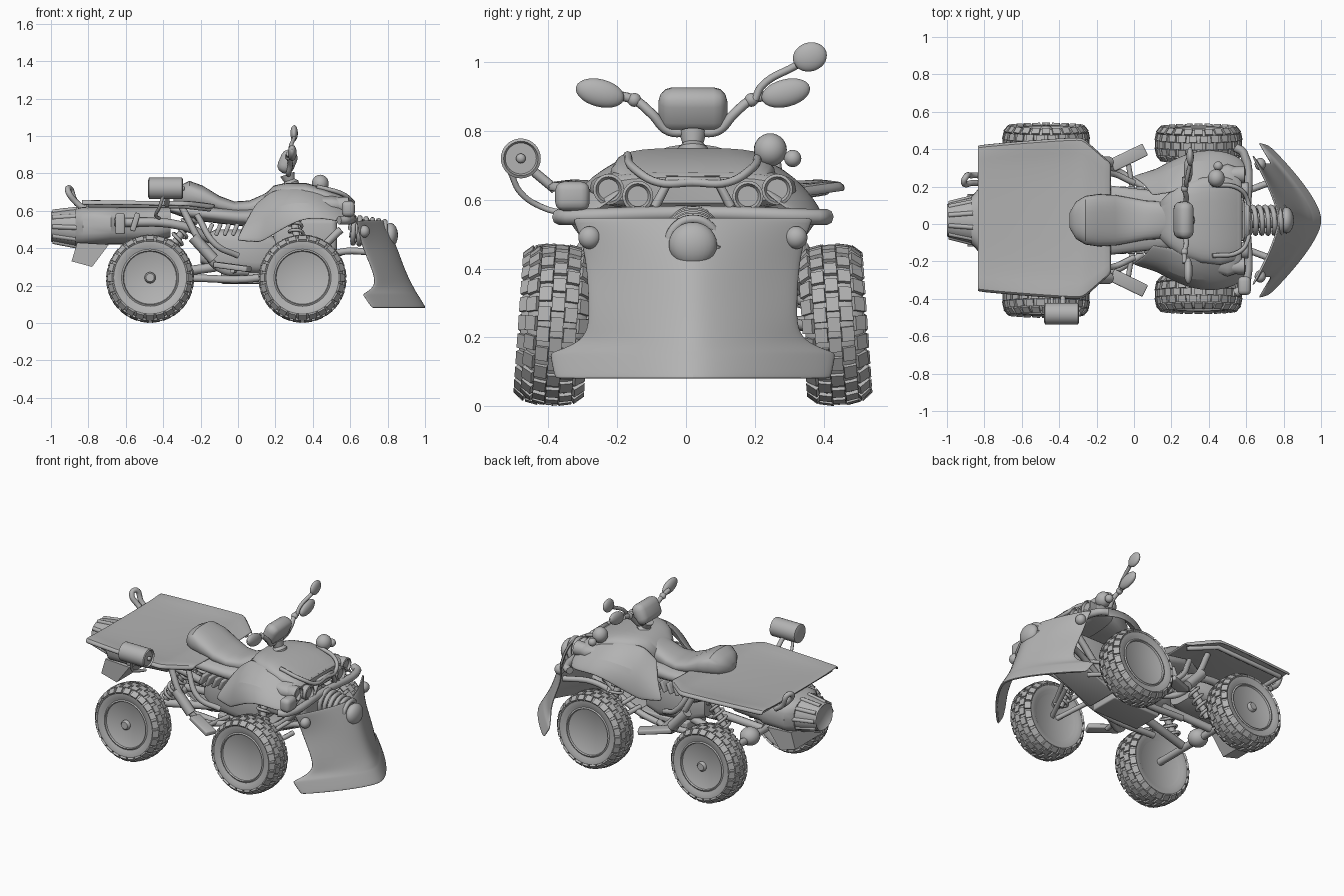
import bpy, bmesh, math
from mathutils import Vector, Matrix

cube = bpy.data.objects.get("Cube")
if cube:
    bpy.data.objects.remove(cube)

MID = Vector((0, .02, 0))  # the vehicle's centre plane
grey = bpy.data.materials.new("plain grey")
grey.use_nodes = True
grey.diffuse_color = (.45, .45, .45, 1)
grey.node_tree.nodes["Principled BSDF"].inputs["Base Color"].default_value = (.45, .45, .45, 1)


def add(name, mesh, angle=40):
    obj = bpy.data.objects.new(name, mesh)
    bpy.context.collection.objects.link(obj)
    mesh.materials.clear()
    mesh.materials.append(grey)
    obj.location = MID
    bpy.ops.object.select_all(action='DESELECT')
    obj.select_set(True)
    bpy.context.view_layer.objects.active = obj
    bpy.ops.object.shade_smooth_by_angle(angle=math.radians(angle))
    return obj


def from_bm(name, bm, angle=40):
    bmesh.ops.recalc_face_normals(bm, faces=bm.faces)
    mesh = bpy.data.meshes.new(name)
    bm.to_mesh(mesh)
    bm.free()
    return add(name, mesh, angle)


def flip(p, s):
    return (p[0], p[1] * s, p[2])


def tube(name, pts, r, both=False, curvy=True):
    for s in (1, -1) if both else (1,):
        cu = bpy.data.curves.new(name, 'CURVE')
        cu.dimensions, cu.bevel_depth, cu.bevel_resolution = '3D', r, 2
        cu.resolution_u, cu.use_fill_caps = 6, True
        sp = cu.splines.new('BEZIER')
        sp.bezier_points.add(len(pts) - 1)
        for b, p in zip(sp.bezier_points, pts):
            b.co = flip(p, s)
            b.handle_left_type = b.handle_right_type = 'AUTO' if curvy else 'VECTOR'
        tmp = bpy.data.objects.new(name, cu)
        mesh = bpy.data.meshes.new_from_object(tmp)
        bpy.data.objects.remove(tmp)
        add(name, mesh, 60)


def spring(name, a, b, r, turns, wire, both=True):
    # coil around a damper rod
    a, b = Vector(a), Vector(b)
    turn = (b - a).to_track_quat('Z', 'Y')
    n = turns * 8
    pts = [a.lerp(b, i / n) + turn @ Vector((r * math.cos(i * math.pi / 4), r * math.sin(i * math.pi / 4), 0))
           for i in range(n + 1)]
    tube(name + "_coil", pts, wire, both)
    tube(name + "_rod", [a, b], r * .6, both)


def bridge(name, rings, angle=40):
    bm = bmesh.new()
    vs = [[bm.verts.new(p) for p in ring] for ring in rings]
    n = len(vs[0])
    for a, b in zip(vs, vs[1:]):
        for i in range(n):
            bm.faces.new((a[i], a[(i + 1) % n], b[(i + 1) % n], b[i]))
    bm.faces.new(vs[0])
    bm.faces.new(vs[-1])
    return from_bm(name, bm, angle)


def loft(name, sections, power=2.6, n=28):
    # sections along x: position, half width, bottom, top
    def co(v):
        return math.copysign(abs(v) ** (2 / power), v)
    ang = [2 * math.pi * i / n for i in range(n)]
    return bridge(name, [[(x, w * co(math.cos(a)), (lo + hi) / 2 + (hi - lo) / 2 * co(math.sin(a)))
                          for a in ang] for x, w, lo, hi in sections])


def lathe(name, profile, at, axis, n=32):
    # profile: radius, distance along the axis
    turn = Vector(axis).to_track_quat('Z', 'Y')
    return bridge(name, [[Vector(at) + turn @ Vector((r * math.cos(2 * math.pi * i / n), r * math.sin(2 * math.pi * i / n), d))
                          for i in range(n)] for r, d in profile])


def ball(name, at, radii, tilt=0):
    bm = bmesh.new()
    bmesh.ops.create_uvsphere(bm, u_segments=24, v_segments=14, radius=1)
    bm.transform(Matrix.Translation(at) @ Matrix.Rotation(tilt, 4, 'X') @ Matrix.Diagonal((*radii, 1)))
    return from_bm(name, bm)


def box(name, at, size, yaw=0, pitch=0, bevel=.008):
    bm = bmesh.new()
    bmesh.ops.create_cube(bm, size=1)
    bm.transform(Matrix.Diagonal((*size, 1)))
    bmesh.ops.bevel(bm, geom=bm.edges[:], offset=bevel, segments=3, profile=.5, affect='EDGES')
    bm.transform(Matrix.Translation(at) @ Matrix.Rotation(yaw, 4, 'Z') @ Matrix.Rotation(pitch, 4, 'Y'))
    return from_bm(name, bm)


def sheet(name, rows, thick, both=False, smooth=2):
    for s in (1, -1) if both else (1,):
        bm = bmesh.new()
        vs = [[bm.verts.new(flip(p, s)) for p in row] for row in rows]
        for a, b in zip(vs, vs[1:]):
            for i in range(len(a) - 1):
                bm.faces.new((a[i], a[i + 1], b[i + 1], b[i]))
        obj = from_bm(name, bm)
        sol = obj.modifiers.new("thickness", 'SOLIDIFY')
        sol.thickness, sol.offset = thick, 0
        sub = obj.modifiers.new("rounding", 'SUBSURF')
        sub.levels = sub.render_levels = smooth


# knobbly wheels with a slight camber
def wheel(name, x, y, hub):
    s = math.copysign(1, y)
    half = [(.145, .07), (.165, .083), (.195, .085), (.214, .068), (.224, .035)]
    prof = half + [(r, -d) for r, d in reversed(half)]
    pose = Matrix.Translation((x, y, .237)) @ Matrix.Rotation(math.radians(4) * s, 4, 'X')
    tyre = lathe(name + "_tyre", prof, (0, 0, 0), (0, s, 0), 48)
    bm = bmesh.new()
    for k, (d, r, lean) in enumerate([(-.074, .21, -.7), (-.038, .224, -.2), (0, .226, 0), (.038, .224, .2), (.074, .21, .7)]):
        for i in range(24):
            part = bmesh.ops.create_cube(bm, size=1)["verts"]
            spin = Matrix.Rotation((i + k % 2 / 2) * math.pi / 12, 4, 'Y')
            place = Matrix.Translation((0, d, r)) @ Matrix.Rotation(-lean, 4, 'X')
            bmesh.ops.transform(bm, verts=part, matrix=spin @ place @ Matrix.Diagonal((.042, .037, .014, 1)))
    knobs = from_bm(name + "_treads", bm, 30)
    rim = lathe(name + "_rim", [(.02, .02), (.08, .015), (.125, -.02), (.14, -.07), (.152, -.074), (.155, .074), (.145, .08),
                                (.138, .062), (.13, .055), (.03, .06)], (0, 0, 0), (0, s, 0))
    cap = lathe(name + "_hub", [(.03, .04), (.03, hub - .01), (.022, hub)], (0, 0, 0), (0, s, 0), 16)
    for obj in (tyre, knobs, rim, cap):
        obj.matrix_world = Matrix.Translation(MID) @ pose


wheel("rear_left", -.47, .415, .09)
wheel("rear_right", -.47, -.415, .09)
wheel("front_left", .345, .41, .06)
wheel("front_right", .345, -.395, .06)

# snow blade: height, centre x, side x, half width
blade = [(.545, .775, .63, .35), (.54, .78, .635, .35), (.48, .815, .645, .325), (.4, .85, .665, .31), (.3, .885, .71, .305),
         (.22, .92, .735, .305), (.18, .945, .71, .34), (.155, .96, .665, .415), (.15, .965, .665, .418),
         (.085, 1.005, .71, .405), (.08, 1.005, .715, .4)]
sheet("plow_blade", [[(xc - (xc - xs) * abs(u) ** 1.4, w * u, z)
                      for u in [i / 5 - 1 for i in range(11)]] for z, xc, xs, w in blade], .015)
ball("plow_lamp", (.815, 0, .47), (.04, .07, .065))
spring("plow_spring", (.6, 0, .5), (.8, 0, .47), .07, 6, .014, False)
tube("plow_arm", [(.35, .1, .3), (.55, .14, .38), (.72, .2, .38)], .018, True)
for s in (1, -1):
    ball("corner_lamp", (.675, .3 * s, .49), (.03, .033, .033))

# seat, front cowl, instrument pod
loft("seat", [(-.345, .04, .64, .69), (-.31, .1, .62, .735), (-.26, .13, .61, .76), (-.19, .14, .605, .735), (-.1, .135, .59, .68),
              (-.02, .12, .575, .65), (.06, .105, .57, .655), (.14, .1, .57, .69), (.2, .09, .58, .735), (.22, .05, .6, .73)])
loft("seat_base", [(-.36, .13, .59, .63), (-.25, .2, .55, .635), (0, .17, .52, .61), (.2, .15, .5, .62)])
loft("front_cowl", [(.14, .1, .58, .68), (.19, .15, .58, .735), (.26, .2, .58, .75), (.36, .23, .6, .75),
                    (.46, .24, .61, .722), (.54, .22, .62, .69), (.57, .18, .63, .67)], 3.6)
loft("nose", [(.4, .27, .58, .69), (.5, .3, .57, .69), (.56, .28, .575, .68), (.575, .25, .59, .665)], 3)
box("instrument_pod", (.265, 0, .862), (.09, .2, .13), pitch=.4, bevel=.04)
lathe("steering_column", [(.04, 0), (.045, .03), (.03, .045), (.04, .08)], (.29, 0, .72), (-.35, 0, 1), 20)

# sweeping front fenders, each ending in a pointed side panel
fender = [[(.1, .13, .64), (.05, .2, .55), (-.01, .23, .44)], [(.11, .13, .65), (.06, .21, .55), (0, .24, .435)],
          [(.17, .14, .7), (.14, .26, .59), (.11, .27, .425)], [(.19, .14, .71), (.17, .28, .61), (.13, .28, .43)],
          [(.29, .18, .73), (.27, .33, .65), (.24, .34, .5)], [(.4, .2, .72), (.4, .33, .64), (.36, .38, .565)],
          [(.53, .2, .67), (.52, .32, .6), (.5, .37, .55)], [(.6, .2, .62), (.6, .28, .57), (.59, .32, .53)]]
sheet("front_fender", fender, .014, True)

# dished rear deck: x, half width, edge height, dip
deck = [(-.835, .385, .66, .012), (-.825, .39, .66, .014), (-.6, .41, .66, .03), (-.4, .425, .658, .03),
        (-.29, .43, .655, .02), (-.27, .425, .655, .015), (-.2, .36, .645, .01), (-.12, .29, .635, .01)]
sheet("rear_deck", [[(x, .01 + w * u, z - (.03 if abs(u) == 1 else dip * (1 - u ** 8)))
                     for u in (-1, -.99, -.85, -.5, 0, .5, .85, .99, 1)] for x, w, z, dip in deck], .012, smooth=1)
tube("deck_rail", [(-.8, .35, .632), (-.3, .385, .627), (-.15, .28, .61)], .014, True, False)
tube("deck_rear_rail", [(-.8, -.35, .632), (-.8, .35, .632)], .014)

# tail body, ribbed nozzle, mud flap
loft("tail_body", [(-.87, .125, .41, .61), (-.83, .17, .41, .62), (-.68, .19, .42, .625), (-.64, .16, .42, .62),
                   (-.45, .15, .43, .62), (-.36, .12, .46, .62)], 3)
loft("tail_nozzle", [(-.98, .06, .46, .57), (-1.0, .085, .435, .595), (-.98, .095, .43, .6), (-.86, .125, .405, .615)], 2.2)
for i in range(10):
    a = i * math.pi / 5
    c, d = math.cos(a), math.sin(a)
    tube("nozzle_rib", [(-.99, .09 * c, .515 + .083 * d), (-.86, .122 * c, .51 + .104 * d)], .013)
flap = [(-.86, .43), (-.69, .42), (-.78, .3), (-.89, .33)]
bridge("mud_flap", [[(x, y, z) for x, z in flap] for y in (-.14, .14)])
tube("grab_handle", [(-.8, .2, .6), (-.86, .2, .64), (-.91, .2, .71), (-.9, .23, .72), (-.87, .24, .65), (-.82, .24, .61)], .016)
tube("tail_pipe", [(-.66, .17, .54), (-.3, .17, .52), (-.15, .12, .45)], .024, True)
box("tool_case", (-.63, -.2, .53), (.05, .05, .11))
box("tool_case", (-.55, -.21, .54), (.03, .04, .1), pitch=.3)

# side canister lamp with its cable
lathe("side_lamp", [(.045, 0), (.058, .005), (.058, .18), (.05, .185), (.045, .175)], (-.48, -.5, .72), (1, 0, 0))
ball("side_lamp_knob", (-.295, -.5, .72), (.012, .014, .014))
tube("lamp_cable", [(-.4, -.53, .68), (-.42, -.5, .62), (-.44, -.43, .575), (-.42, -.36, .56)], .009)
tube("lamp_bracket", [(-.38, -.46, .68), (-.38, -.4, .63)], .014)

# handlebars, hand guards and the tall mirror
tube("handlebar", [(.27, 0, .8), (.27, .07, .8), (.28, .12, .85), (.27, .17, .89), (.27, .23, .905)], .014, True)
for s in (1, -1):
    ball("hand_guard", (.29, .27 * s, .91), (.024, .072, .04), .25 * s)
    ball("lever_joint", (.27, .17 * s, .89), (.02, .02, .02))
tube("mirror_stem", [(.28, .18, .89), (.28, .2, .93), (.3, .3, .99)], .011)
ball("tall_mirror", (.3, .34, 1.015), (.02, .05, .042), .3)

# headlights and front bars
for s in (1, -1):
    for y, x, z in ((.16, .585, .61), (.245, .565, .63)):
        lathe("headlight", [(.035, -.08), (.045, 0), (.045, .025), (.037, .028), (.03, .015)], (x, y * s, z), (1, 0, 0), 24)
ball("spot_lamp", (.44, .225, .745), (.045, .048, .048))
ball("spot_lamp_small", (.45, .29, .72), (.025, .025, .025))
box("square_lamp", (.59, -.35, .61), (.07, .1, .085), bevel=.025)
tube("front_bumper", [(.54, -.39, .55), (.585, -.36, .55), (.6, 0, .56), (.585, .36, .55), (.54, .39, .55)], .023)
tube("light_guard", [(.6, -.11, .58), (.605, -.07, .655), (.605, .07, .655), (.6, .11, .58)], .014, False, False)
tube("side_guard", [(.42, .19, .73), (.56, .17, .69), (.61, .1, .65), (.61, 0, .65)], .012, True)

# engine, belly pan and frame
loft("engine", [(-.2, .08, .32, .46), (-.12, .12, .28, .5), (.1, .13, .26, .5), (.2, .1, .28, .46)], 4)
for i in range(6):
    box("cooling_fin", (-.15 + .045 * i, 0, .5), (.022, .36, .07), pitch=.4)
box("belly_pan", (.08, 0, .24), (.34, .2, .06))
box("front_pan", (.42, 0, .32), (.36, .22, .03), pitch=-.4)
box("front_core", (.36, 0, .46), (.34, .2, .2), bevel=.03)
tube("frame_post", [(-.3, .29, .62), (-.2, .31, .43), (-.1, .27, .29), (.05, .18, .27)], .019, True)
tube("frame_sleeve", [(-.24, .31, .46), (-.13, .31, .34)], .031, True)
tube("frame_brace", [(-.22, .22, .58), (-.12, .25, .42), (0, .2, .36)], .017, True)
tube("frame_rail", [(-.24, .13, .24), (.1, .13, .24), (.32, .12, .3), (.55, .13, .5)], .02, True)
for s in (1, -1):
    box("foot_rest", (-.03, .335 * s, .3), (.2, .07, .03), yaw=.45 * s, pitch=.12)
tube("foot_rest_arm", [(0, .12, .28), (-.03, .3, .28)], .014, True)

# axles, arms and springs
tube("rear_axle", [(-.47, -.4, .24), (-.47, .4, .24)], .022)
ball("rear_gearbox", (-.47, 0, .25), (.06, .06, .055))
tube("swing_arm", [(-.12, .08, .3), (-.47, .13, .25)], .025, True)
for x in (.24, .45):
    tube("lower_arm", [(x, .1, .29), (.345, .38, .22)], .015, True)
    tube("upper_arm", [(x, .1, .38), (.345, .36, .29)], .013, True)
spring("front_shock", (.345, .28, .28), (.3, .17, .55), .035, 7, .009)
spring("rear_shock", (-.42, .15, .3), (-.25, .13, .56), .035, 7, .009)
